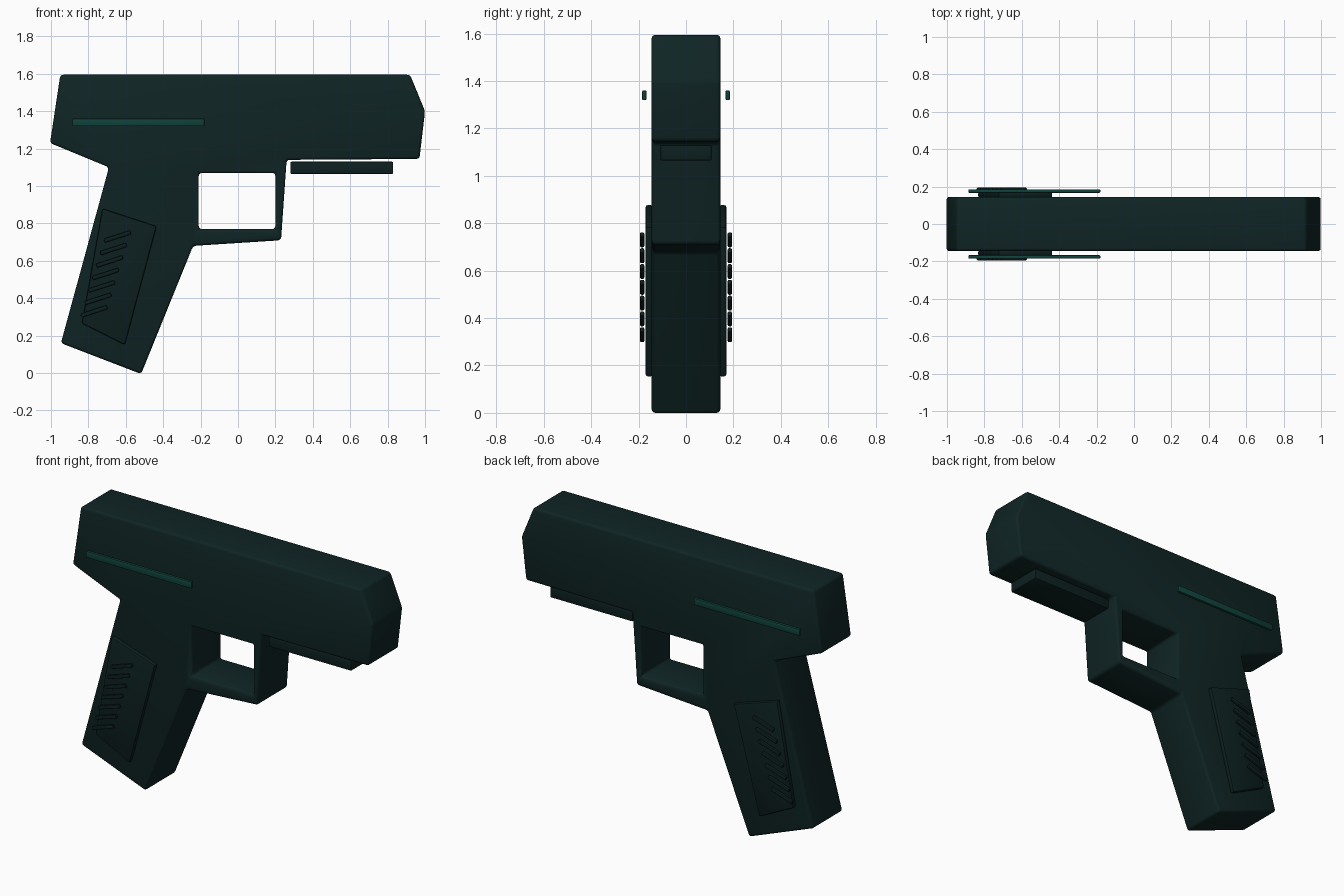
import bpy, bmesh, math
from mathutils import Matrix

if "Cube" in bpy.data.objects:
    bpy.data.objects.remove(bpy.data.objects["Cube"])


def material(name, rgb):
    m = bpy.data.materials.new(name)
    m.diffuse_color = (*rgb, 1)
    m.use_nodes = True
    m.node_tree.nodes["Principled BSDF"].inputs["Base Color"].default_value = m.diffuse_color
    return m


DARK = material("dark green black", (0.005, 0.018, 0.018))
PANEL = material("deep black green", (0.004, 0.014, 0.014))
TEAL = material("teal", (0.005, 0.055, 0.045))


def prism(name, pts, y0, y1, mat):
    """Extrude an x-z outline from y0 to y1."""
    bm = bmesh.new()
    face = bm.faces.new([bm.verts.new((x, y0, z)) for x, z in pts])
    ext = bmesh.ops.extrude_face_region(bm, geom=[face])
    for v in ext["geom"]:
        if isinstance(v, bmesh.types.BMVert):
            v.co.y = y1
    bmesh.ops.recalc_face_normals(bm, faces=bm.faces)
    me = bpy.data.meshes.new(name)
    bm.to_mesh(me)
    bm.free()
    me.materials.append(mat)
    ob = bpy.data.objects.new(name, me)
    bpy.context.collection.objects.link(ob)
    return ob


def finish(ob, width, segments=3):
    b = ob.modifiers.new("bevel", "BEVEL")
    b.width, b.segments = width, segments
    b.limit_method = "ANGLE"
    b.angle_limit = math.radians(15)
    bpy.ops.object.select_all(action="DESELECT")
    ob.select_set(True)
    bpy.context.view_layer.objects.active = ob
    for m in list(ob.modifiers):
        bpy.ops.object.modifier_apply(modifier=m.name)
    bpy.ops.object.shade_smooth_by_angle(angle=math.radians(35))


def rect(x0, x1, z0, z1):
    return [(x0, z0), (x1, z0), (x1, z1), (x0, z1)]


# body with trigger opening
body = prism("body", [(-0.95, 1.595), (0.92, 1.595), (1.0, 1.40), (0.97, 1.145), (0.26, 1.14),
                      (0.23, 0.71), (-0.24, 0.68), (-0.518, -0.005), (-0.947, 0.16),
                      (-0.69, 1.10), (-1.005, 1.23)], -0.145, 0.145, DARK)
cutter = prism("opening_cutter", rect(-0.21, 0.20, 0.77, 1.07), -0.4, 0.4, DARK)
cutter.hide_render = True
cut = body.modifiers.new("opening", "BOOLEAN")
cut.object, cut.operation, cut.solver = cutter, "DIFFERENCE", "EXACT"
finish(body, 0.035)
bpy.data.objects.remove(cutter)

# rail under the barrel
rail = prism("under_rail", rect(0.28, 0.83, 1.065, 1.13), -0.108, 0.108, PANEL)
finish(rail, 0.006, 2)

for side, s in (("front", -1), ("back", 1)):
    # side stripe
    stripe = prism(side + "_stripe", rect(-0.885, -0.18, 1.32, 1.36), s * 0.167, s * 0.185, TEAL)
    finish(stripe, 0.004, 2)
    # grip panel
    panel = prism(side + "_grip_panel", [(-0.725, 0.88), (-0.435, 0.785), (-0.605, 0.15),
                                         (-0.835, 0.265)], s * 0.14, s * 0.171, PANEL)
    finish(panel, 0.01, 2)
    # slanted grip ribs
    for i in range(7):
        rib = prism(f"{side}_grip_rib_{i + 1}", rect(-0.074, 0.074, -0.011, 0.011),
                    s * 0.176, s * 0.194, PANEL)
        rib.data.transform(Matrix.Translation((-0.645 - 0.0208 * i, 0, 0.73 - 0.0667 * i))
                           @ Matrix.Rotation(math.radians(-18), 4, "Y"))
        finish(rib, 0.006, 2)
